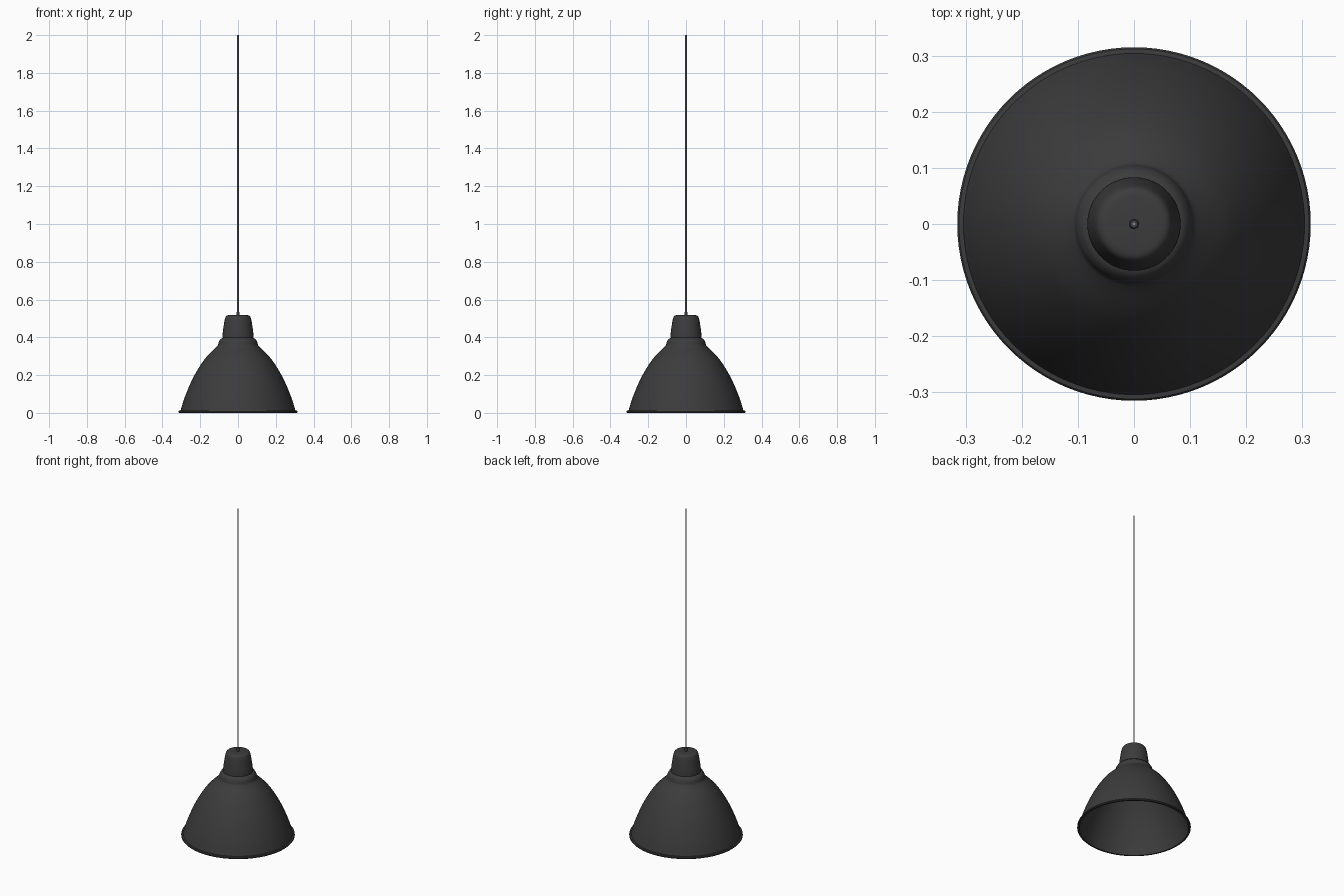
import bpy, bmesh, math
from mathutils import Vector

if "Cube" in bpy.data.objects:
    bpy.data.objects.remove(bpy.data.objects["Cube"])

def material(name, rgb):
    m = bpy.data.materials.new(name)
    m.diffuse_color = (*rgb, 1)
    m.use_nodes = True
    m.node_tree.nodes["Principled BSDF"].inputs["Base Color"].default_value = m.diffuse_color
    return m

def smooth_points(pts, n=6):
    # Catmull-Rom interpolation through the profile points
    p = [Vector(q) for q in pts]
    p = [2 * p[0] - p[1]] + p + [2 * p[-1] - p[-2]]
    out = []
    for i in range(1, len(p) - 2):
        a, b, c, d = p[i - 1:i + 3]
        for k in range(n):
            t = k / n
            out.append(0.5 * (2 * b + (c - a) * t + (2 * a - 5 * b + 4 * c - d) * t * t
                              + (3 * b - a - 3 * c + d) * t ** 3))
    return [tuple(v) for v in out] + [tuple(pts[-1])]

def lathe(name, profile, mat, segments=96):
    bm = bmesh.new()
    verts = [bm.verts.new((r, 0, z)) for r, z in profile]
    edges = [bm.edges.new(pair) for pair in zip(verts, verts[1:])]
    bmesh.ops.spin(bm, geom=verts + edges, cent=(0, 0, 0), axis=(0, 0, 1),
                   angle=math.tau, steps=segments, use_duplicate=False)
    bmesh.ops.remove_doubles(bm, verts=bm.verts, dist=1e-5)
    bmesh.ops.recalc_face_normals(bm, faces=bm.faces)
    me = bpy.data.meshes.new(name)
    bm.to_mesh(me)
    bm.free()
    me.materials.append(mat)
    ob = bpy.data.objects.new(name, me)
    bpy.context.collection.objects.link(ob)
    bpy.ops.object.select_all(action='DESELECT')
    ob.select_set(True)
    bpy.context.view_layer.objects.active = ob
    bpy.ops.object.shade_smooth_by_angle(angle=math.radians(35))
    return ob

black = material("black_metal", (0.045, 0.045, 0.045))
grey = material("cable_grey", (0.25, 0.25, 0.25))

# Bell shade: outer curve, collar step, then the inner wall back down to the rim
T = 0.004
bell = smooth_points([(0.304, 0.013), (0.283, 0.08), (0.25, 0.16), (0.213, 0.23),
                      (0.168, 0.295), (0.111, 0.352)])
collar = smooth_points([(0.106, 0.358), (0.101, 0.378), (0.091, 0.392), (0.078, 0.398)], 4)
outer = bell + collar
inner = [(r - T, z - T) for r, z in reversed(outer)]
rim = [(0.303, 0.0), (0.312, 0.0), (0.315, 0.003), (0.315, 0.008), (0.312, 0.012)]
shade = inner + rim + outer
lathe("shade", shade + [shade[0]], black)

# Cap: tapered hollow cup with a rounded shoulder
wall = [(0.083, 0.398), (0.083, 0.404), (0.079, 0.44), (0.072, 0.485)]
shoulder = smooth_points([(0.070, 0.495), (0.065, 0.509), (0.056, 0.516), (0.04, 0.518)], 4)
lathe("cap", [(0, 0.513), (0.052, 0.511), (0.066, 0.485), (0.077, 0.398)]
      + wall + shoulder + [(0, 0.518)], black)

# Cable grommet on top of the cap
lathe("grommet", [(0, 0.515), (0.009, 0.515), (0.009, 0.529), (0.007, 0.533), (0, 0.533)],
      black, 24)

# Hanging cable
lathe("cable", [(0, 0.51), (0.004, 0.51), (0.004, 2.0), (0, 2.0)], grey, 16)
